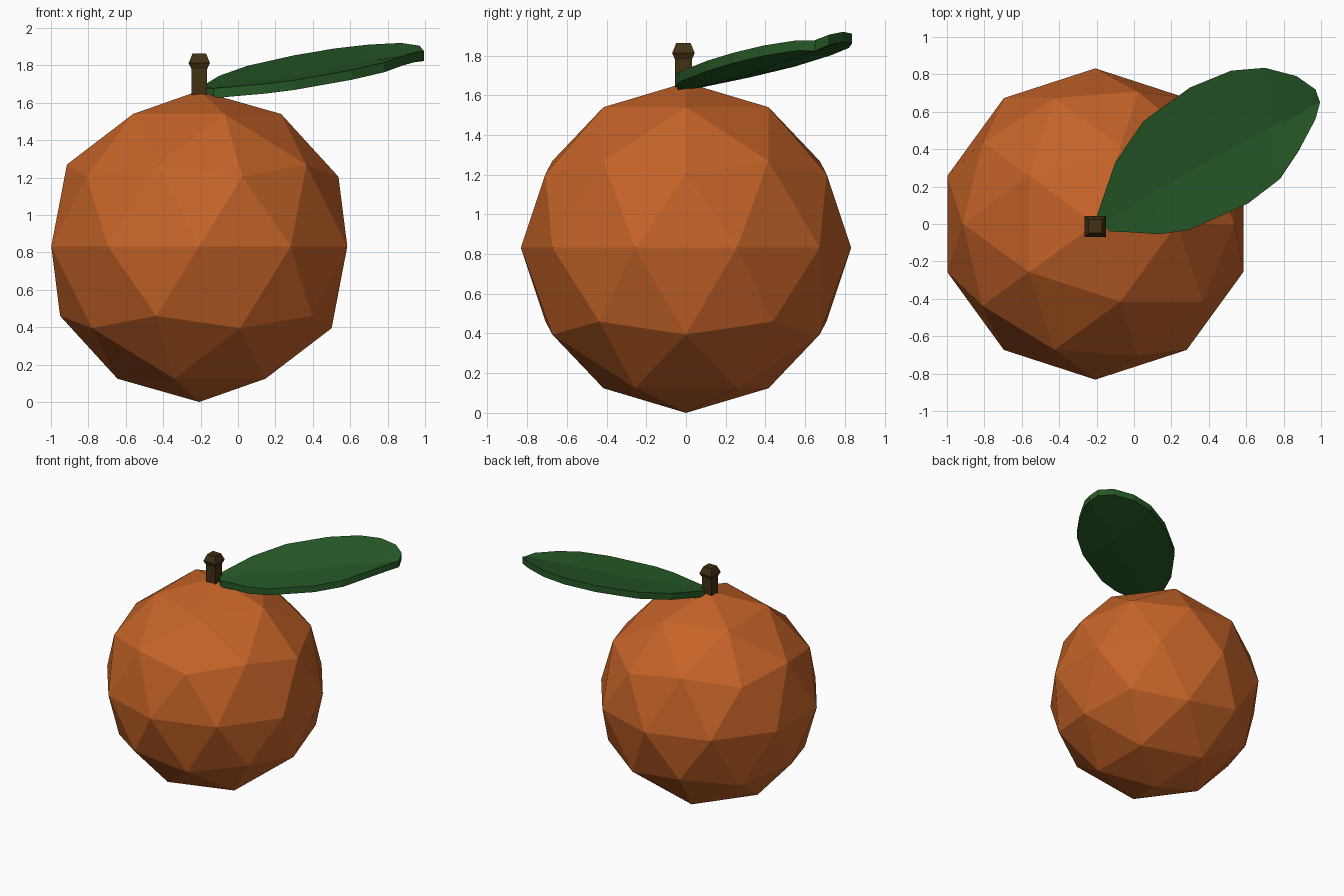
import bpy, bmesh

if "Cube" in bpy.data.objects:
    bpy.data.objects.remove(bpy.data.objects["Cube"])


def material(name, rgb):
    m = bpy.data.materials.new(name)
    m.diffuse_color = (*rgb, 1)
    m.use_nodes = True
    m.node_tree.nodes["Principled BSDF"].inputs["Base Color"].default_value = m.diffuse_color
    return m


def make_object(name, bm, mat):
    bmesh.ops.recalc_face_normals(bm, faces=bm.faces)
    me = bpy.data.meshes.new(name)
    bm.to_mesh(me)
    bm.free()
    me.materials.append(mat)
    ob = bpy.data.objects.new(name, me)
    bpy.context.collection.objects.link(ob)
    return ob


orange = material("orange_peel", (0.56, 0.125, 0.021))
green = material("leaf_green", (0.02, 0.1, 0.02))
brown = material("stem_brown", (0.055, 0.03, 0.006))

# Fruit: faceted icosphere resting on the ground
R = 0.832
bm = bmesh.new()
bmesh.ops.create_icosphere(bm, subdivisions=2, radius=R)
bmesh.ops.translate(bm, verts=bm.verts, vec=(-0.207, 0, R))
make_object("fruit", bm, orange)

# Stem: square rings flaring into a knob
bm = bmesh.new()
rings = []
for h, z in [(0.042, 1.60), (0.042, 1.78), (0.057, 1.812), (0.036, 1.864)]:
    rings.append([bm.verts.new((-0.207 + sx * h, -0.013 + sy * h, z))
                  for sx, sy in ((-1, -1), (1, -1), (1, 1), (-1, 1))])
for a, b in zip(rings, rings[1:]):
    for i in range(4):
        j = (i + 1) % 4
        bm.faces.new((a[i], a[j], b[j], b[i]))
bm.faces.new(rings[0][::-1])
bm.faces.new(rings[-1])
make_object("stem", bm, brown)

# Leaf: tilted blade with a shallow fold along the midrib
far = [(-0.2, 0.04), (-0.1, 0.33), (0.05, 0.55), (0.3, 0.73),
       (0.52, 0.82), (0.7, 0.835), (0.87, 0.79), (0.97, 0.72)]
near = [(-0.13, -0.04), (0, -0.045), (0.14, -0.055), (0.3, -0.03),
        (0.61, 0.11), (0.78, 0.24), (0.88, 0.39), (0.97, 0.56)]
mid = [(-0.17, 0.0), (-0.02, 0.09), (0.12, 0.18), (0.3, 0.28),
       (0.55, 0.42), (0.72, 0.51), (0.87, 0.58), (0.95, 0.63)]


def leaf_point(x, y, sink):
    return bm.verts.new((x, y, 1.696 + 0.098 * x + 0.175 * y - sink))


bm = bmesh.new()
rows = []
for i, (f, m, n) in enumerate(zip(far, mid, near)):
    tip = 0.012 if i == 7 else 0
    rows.append((leaf_point(*f, tip), leaf_point(*m, min(0.03, 0.01 * i)),
                 leaf_point(*n, tip)))
for a, b in zip(rows, rows[1:]):
    for k in range(2):
        bm.faces.new((a[k], a[k + 1], b[k + 1], b[k]))
end = leaf_point(0.995, 0.65, 0.032)
for k in range(2):
    bm.faces.new((rows[-1][k], rows[-1][k + 1], end))

# Thicken the blade downward
top = list(bm.faces)
ext = bmesh.ops.extrude_face_region(bm, geom=top, use_keep_orig=True)
low = [g for g in ext["geom"] if isinstance(g, bmesh.types.BMVert)]
bmesh.ops.translate(bm, verts=low, vec=(0, 0, -0.052))
make_object("leaf", bm, green)
